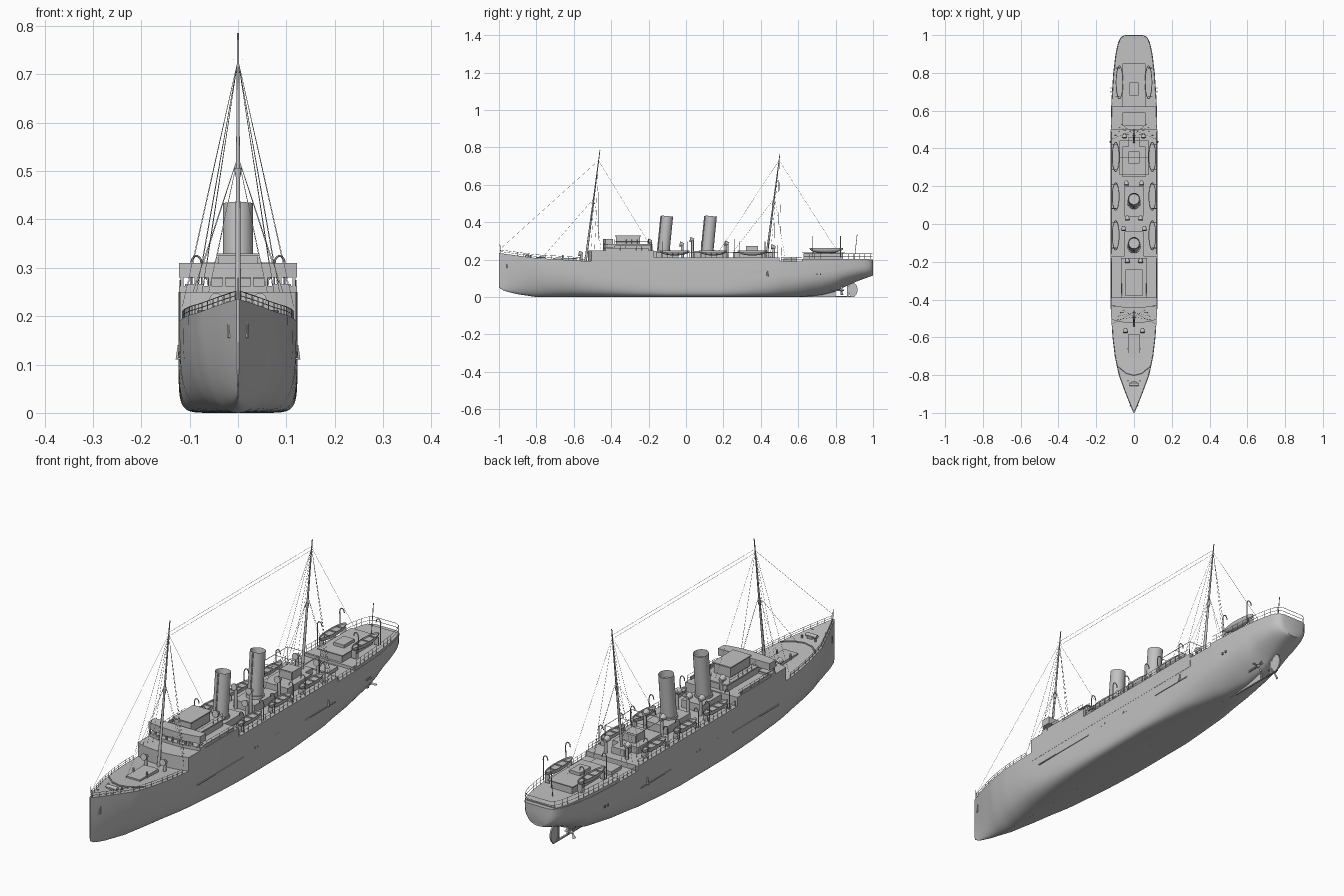
import bpy, bmesh, math
from mathutils import Vector, Matrix

cube = bpy.data.objects.get("Cube")
if cube:
    bpy.data.objects.remove(cube)

grey = bpy.data.materials.new("hull grey")
grey.use_nodes = True
grey.diffuse_color = (0.54, 0.54, 0.54, 1)
grey.node_tree.nodes["Principled BSDF"].inputs["Base Color"].default_value = grey.diffuse_color


def finish(bm, name, smooth=True):
    bmesh.ops.recalc_face_normals(bm, faces=bm.faces[:])
    me = bpy.data.meshes.new(name)
    bm.to_mesh(me)
    bm.free()
    me.materials.append(grey)
    ob = bpy.data.objects.new(name, me)
    bpy.context.collection.objects.link(ob)
    if smooth:
        bpy.ops.object.select_all(action="DESELECT")
        ob.select_set(True)
        bpy.context.view_layer.objects.active = ob
        bpy.ops.object.shade_smooth_by_angle(angle=math.radians(35))


def lerp(table, y):
    for (a, u), (b, v) in zip(table, table[1:]):
        if y <= b:
            return u + (v - u) * max(0, (y - a) / (b - a))
    return table[-1][1]


def tube(bm, a, b, r, r2=None, seg=6, squash=1):
    a, b = Vector(a), Vector(b)
    d = b - a
    m = Matrix.Translation((a + b) / 2) @ d.to_track_quat("Z", "Y").to_matrix().to_4x4()
    m = m @ Matrix.Diagonal((1, squash, 1, 1))
    bmesh.ops.create_cone(bm, cap_ends=True, segments=seg, radius1=r,
                          radius2=r if r2 is None else r2, depth=d.length, matrix=m)


def box(bm, x0, x1, y0, y1, z0, z1):
    m = Matrix.Translation(((x0 + x1) / 2, (y0 + y1) / 2, (z0 + z1) / 2))
    bmesh.ops.create_cube(bm, size=1, matrix=m @ Matrix.Diagonal((x1 - x0, y1 - y0, z1 - z0, 1)))


def path(bm, pts, r, seg=5):
    for a, b in zip(pts, pts[1:]):
        tube(bm, a, b, r, seg=seg)


# Hull lines along the length: half breadth, sheer, keel rise, fullness, hollow of the run
BREADTH = [(-1, .003), (-.95, .024), (-.9, .044), (-.8, .081), (-.7, .102), (-.6, .114), (-.5, .12),
           (-.3, .123), (.5, .123), (.65, .12), (.8, .11), (.9, .098), (.96, .085), (.985, .073), (.995, .062), (1, .045)]
SHEER = [(-1, .235), (-.8, .208), (-.53, .192), (.3, .192), (.8, .19), (1, .2)]
KEEL = [(-1, .05), (-.97, .032), (-.9, .015), (-.8, 0), (.6, 0), (.72, .01), (.8, .03), (.87, .065), (.93, .09), (1, .115)]
FULL = [(-1, 1.9), (-.8, 2.2), (-.6, 3.1), (-.4, 5), (-.1, 9), (.2, 9), (.5, 5), (.7, 4), (1, 4)]
HOLLOW = [(.2, 0), (.45, .12), (.7, .55), (.85, .75), (.93, .5), (1, .3)]

bm = bmesh.new()
rings = []
ys = [-1 + i * .025 for i in range(79)] + [.965, .975, .985, .991, .995, 1]
for y in ys:
    w, zt, zb, n, hollow = (lerp(t, y) for t in (BREADTH, SHEER, KEEL, FULL, HOLLOW))
    half = []
    for k in range(19):
        a = math.pi / 2 * k / 18
        u = math.sin(a) ** (2 / n)
        half.append((w * math.cos(a) ** (2 / n) * (1 - hollow * u ** 4), zt - (zt - zb) * u))
    half[-1] = (0, zb)
    pts = half + [(-x, z) for x, z in reversed(half[:-1])]
    rings.append([bm.verts.new((x, y, z)) for x, z in pts])
for r, s in zip(rings, rings[1:]):
    for k in range(len(r)):
        j = (k + 1) % len(r)
        bm.faces.new((r[k], r[j], s[j], s[k]))
bm.faces.new(rings[0])
bm.faces.new(rings[-1])
finish(bm, "hull")


# Full-beam decks that follow the hull side, with a bowed front
def deck(name, y0, y1, z0, z1, bow=0.0, inset=0.0):
    bm = bmesh.new()
    n = 12
    side = [y0 + (y1 - y0) * i / n for i in range(n + 1)]
    right = [(lerp(BREADTH, y) + .0005 - inset, y) for y in side]
    w = right[0][0]
    front = [(w * t / 6, y0 - bow * (1 - (t / 6) ** 2)) for t in range(-5, 6)]
    outline = front + right + [(-x, y) for x, y in reversed(right)]
    f = bm.faces.new([bm.verts.new((x, y, z0)) for x, y in outline])
    up = bmesh.ops.extrude_face_region(bm, geom=[f])["geom"]
    bmesh.ops.translate(bm, vec=(0, 0, z1 - z0), verts=[v for v in up if isinstance(v, bmesh.types.BMVert)])
    finish(bm, name)


deck("forward_superstructure", -.505, -.17, .15, .25, .02)
deck("boat_deck", -.18, .5, .15, .212)
deck("bridge_lower_house", -.43, -.4, .25, .262, .015)
deck("bridge_wing", -.43, -.39, .28, .31, .015)
deck("bridge_deck", -.42, -.18, .278, .284, .01, .055)
deck("stern_deck_rim", .62, .98, .188, .203, 0, .002)

# Deck houses, hatches and skylights: half width, y range, z range
houses = {
    "bridge_house": (.062, -.42, -.19, .25, .28),
    "chart_house": (.04, -.375, -.245, .284, .325),
    "chart_house_roof": (.044, -.38, -.24, .325, .33),
    "forward_casing": (.05, -.18, -.04, .21, .245),
    "aft_casing": (.05, .04, .2, .21, .245),
    "after_house": (.06, .25, .41, .21, .24),
    "after_skylight": (.03, .32, .385, .24, .272),
    "mast_house": (.03, .41, .46, .21, .24),
    "fore_hatch": (.033, -.71, -.585, .18, .209),
    "aft_hatch": (.06, .52, .59, .18, .205),
    "stern_house": (.05, .63, .84, .19, .235),
    "stern_house_roof": (.06, .62, .85, .235, .239),
    "stern_skylight": (.025, .68, .75, .239, .252),
}
for name, (w, y0, y1, z0, z1) in houses.items():
    bm = bmesh.new()
    box(bm, -w, w, y0, y1, z0, z1)
    finish(bm, name, False)

# Bridge window posts and window frames
bm = bmesh.new()
for i in range(9):
    x = -.116 + .029 * i
    y = -.43 - .015 * (1 - (x / .12) ** 2)
    box(bm, x - .003, x + .003, y, y + .006, .258, .285)
for s in (-1, 1):
    box(bm, s * .09 - .02, s * .09 + .02, -.437, -.39, .262, .266)
    box(bm, s * .118 - .002, s * .118 + .002, -.4, -.2, .25, .262)
finish(bm, "bridge_window_posts", False)

# Funnels: raked, hollow topped, with a base collar and a steam pipe
for name, y in (("forward_funnel", -.122), ("aft_funnel", .112)):
    bm = bmesh.new()
    base, top = Vector((0, y, .21)), Vector((0, y + .022, .433))
    d = (top - base).normalized()
    tube(bm, base, top, .031, seg=32)
    cap = max((f for f in bm.faces if len(f.verts) > 4), key=lambda f: f.calc_center_median().z)
    bmesh.ops.inset_region(bm, faces=[cap], thickness=.003)
    bmesh.ops.translate(bm, vec=-d * .03, verts=cap.verts[:])
    tube(bm, base, base + d * .045, .036, seg=32)
    tube(bm, base + Vector((0, -.034, 0)), top + Vector((0, -.034, 0)), .003)
    finish(bm, name)

# Masts with a lookout collar
masts = (("fore_mast", Vector((0, -.537, .19)), Vector((0, -.46, .785))),
         ("main_mast", Vector((0, .43, .21)), Vector((0, .502, .765))))
for name, foot, top in masts:
    bm = bmesh.new()
    tube(bm, foot, top, .0065, .002, 12)
    tube(bm, foot.lerp(top, .5), foot.lerp(top, .53), .005, .008, 12)
    finish(bm, name)

# Standing rigging
bm = bmesh.new()
for top, foot_y, z in ((Vector((0, -.468, .73)), -.53, .22), (Vector((0, .498, .73)), .45, .21)):
    low = top + Vector((0, -.024, -.2))
    for s in (-1, 1):
        for i in range(5):
            tube(bm, low if i % 3 == 1 else top, (s * (.115 - .012 * i), foot_y + .02 * i, z), .0005, seg=4)
for s in (-1, 1):
    tube(bm, (s * .01, -.468, .73), (s * .01, .498, .73), .0006, seg=4)
stays = [(-.468, .73, -.99, .26), (-.49, .53, -.76, .22), (-.468, .73, -.2, .29),
         (.498, .73, .18, .25), (.498, .73, .8, .26), (.475, .53, .25, .24)]
for y0, z0, y1, z1 in stays:
    tube(bm, (0, y0, z0), (0, y1, z1), .0005, seg=4)
finish(bm, "rigging")


# Railings with stanchions
def rail(name, y0, y1, z, height, inset=.003, step=.03):
    bm = bmesh.new()
    n = max(2, round((y1 - y0) / step))
    for s in (-1, 1):
        feet = []
        for i in range(n + 1):
            y = y0 + (y1 - y0) * i / n
            feet.append(Vector((s * max(lerp(BREADTH, y) - inset, .001), y, lerp(SHEER, y) if z is None else z)))
        for p in feet:
            tube(bm, p, p + Vector((0, 0, height)), .001, seg=4)
        for f in (.5, 1):
            path(bm, [p + Vector((0, 0, height * f)) for p in feet], .0009, 4)
    finish(bm, name)


rail("forecastle_rail", -.99, -.54, None, .018)
rail("bridge_rail", -.38, -.2, .284, .024, .057)
rail("superstructure_rail", -.38, -.18, .25, .024)
rail("boat_deck_rail", -.16, .49, .212, .025)
rail("quarter_rail", .51, .62, None, .022)
rail("stern_rail", .63, .985, .2, .032)
bm = bmesh.new()
for z in (.216, .232):
    path(bm, [(-.07, .985, z), (-.05, .996, z), (.05, .996, z), (.07, .985, z)], .001)
tube(bm, (0, .9, .2), (0, .915, .335), .0015)
tube(bm, (0, -.99, .23), (0, -.995, .28), .0015)
finish(bm, "flag_staffs")

# Lifeboats under curved davits: x, y, z, length, davit height
boats = ((.097, -.06, .234, .16, .045), (.097, .145, .234, .15, .045),
         (.097, .355, .234, .16, .045), (.077, .75, .247, .18, .06))
for x, y, z, length, tall in boats:
    for side, s in (("left", 1), ("right", -1)):
        bm = bmesh.new()
        m = Matrix.Translation((s * x, y, z + .012)) @ Matrix.Diagonal((.02, length / 2, .024, 1))
        bmesh.ops.create_uvsphere(bm, u_segments=20, v_segments=12, radius=1, matrix=m)
        geom = bm.verts[:] + bm.edges[:] + bm.faces[:]
        bmesh.ops.bisect_plane(bm, geom=geom, plane_co=(0, 0, z + .014), plane_no=(0, 0, 1), clear_outer=True)
        rim = [e for e in bm.edges if e.is_boundary]
        lid = bmesh.ops.contextual_create(bm, geom=rim)["faces"]
        bmesh.ops.inset_region(bm, faces=lid, thickness=.002, depth=-.006)
        for t in (-.25, 0, .25):
            box(bm, s * x - .017, s * x + .017, y + t * length - .003, y + t * length + .003, z + .01, z + .013)
        for t in (-.42, .42):
            yy = y + t * length
            pts = [(s * (x + .018), yy, z - .03)]
            for k in range(6):
                a = math.pi * k / 5
                pts.append((s * (x + .009 + .011 * math.cos(a)), yy, z + tall + .018 * math.sin(a)))
            path(bm, pts, .0022, 6)
            box(bm, s * x - .01, s * x + .01, yy - .002, yy + .002, z - .035, z)
        finish(bm, side + "_lifeboat")

# Cowl ventilators
for x, y, z, h in ((.035, .035, .21, .095), (.035, -.19, .25, .045), (.04, .22, .21, .075),
                   (.055, -.02, .21, .07), (.045, -.56, .19, .04), (.05, .47, .21, .055)):
    bm = bmesh.new()
    for s in (-1, 1):
        tube(bm, (s * x, y, z), (s * x, y, z + h), .007, seg=12)
        tube(bm, (s * x, y + .008, z + h), (s * x, y - .014, z + h + .004), .008, .014, 14)
    finish(bm, "ventilators")

# Open awning frame over the after deck
bm = bmesh.new()
for s in (-1, 1):
    path(bm, [(s * .075, .26, .21), (s * .075, .26, .31), (s * .075, .44, .31), (s * .075, .44, .21)], .0012)
for y in (.26, .35, .44):
    tube(bm, (-.075, y, .31), (.075, y, .31), .0012)
finish(bm, "awning_frame")

# Forecastle fittings: breakwater, windlass, bollards, anchors
bm = bmesh.new()
for s in (-1, 1):
    path(bm, [(0, -.8, .21), (s * .04, -.79, .21), (s * .083, -.755, .21)], .003)
    for y in (-.9, -.83, -.66):
        tube(bm, (s * .032, y, .2), (s * .032, y, .224), .004, seg=10)
    tube(bm, (s * .017, -.96, .155), (s * .019, -.957, .188), .006, .002)
tube(bm, (-.025, -.85, .222), (.025, -.85, .222), .008, seg=12)
box(bm, -.012, .012, -.86, -.835, .2, .222)
finish(bm, "forecastle_fittings")

# Side strakes, portholes and side brackets
bm = bmesh.new()
for s in (-1, 1):
    for y0, y1 in ((-.45, -.14), (.28, .48)):
        box(bm, s * .1225 - .003, s * .1225 + .003, y0, y1, .11, .114)
    for y in (-.06, -.04, .08, .1, .7, .72):
        box(bm, s * .121 - .003, s * .121 + .003, y - .003, y + .003, .118, .126)
    tube(bm, (s * .123, .435, .11), (s * .123, .435, .14), .007, .002)
finish(bm, "side_strakes", False)

# Keel, rudder and twin screws
bm = bmesh.new()
box(bm, -.004, .004, -.8, .9, 0, .005)
box(bm, -.004, .004, .6, .8, .003, .06)
box(bm, -.004, .004, .86, .868, .003, .11)
finish(bm, "keel", False)
bm = bmesh.new()
tube(bm, (-.003, 0, .039), (.003, 0, .039), .037, seg=24)
bmesh.ops.scale(bm, vec=(1, .68, 1), verts=bm.verts[:])
bmesh.ops.translate(bm, vec=(0, .892, 0), verts=bm.verts[:])
finish(bm, "rudder")
bm = bmesh.new()
for s in (-1, 1):
    c = Vector((s * .042, .83, .036))
    tube(bm, (s * .036, .64, .04), c, .004, seg=10)
    tube(bm, c, c + Vector((0, .014, 0)), .007, .003, 10)
    tube(bm, c, (0, .84, .075), .003)
    for k in range(3):
        a = 2 * math.pi * k / 3
        tip = c + Vector((math.cos(a), .15, math.sin(a))) * .028
        tube(bm, c, tip, .003, .008, 8, .3)
finish(bm, "propellers")
